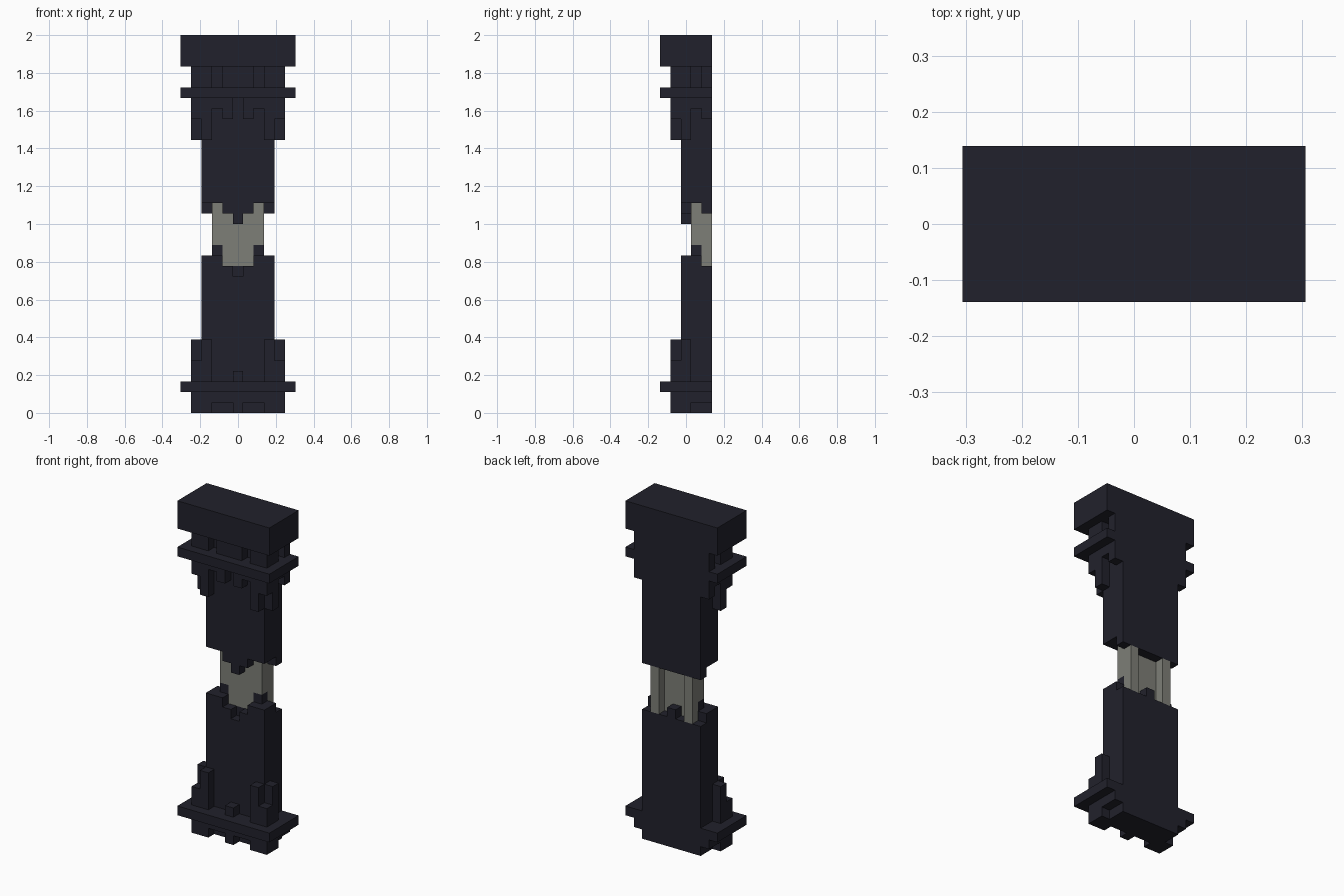
import bpy, bmesh
from mathutils import Vector
from math import radians

cube = bpy.data.objects.get("Cube")
if cube:
    bpy.data.objects.remove(cube, do_unlink=True)

U = 2 / 36            # edge of one block
WIDE, DEEP = 11, 5    # blocks across and front to back


def material(name, rgb):
    m = bpy.data.materials.new(name)
    m.use_nodes = True
    m.diffuse_color = (*rgb, 1)
    m.node_tree.nodes["Principled BSDF"].inputs["Base Color"].default_value = (*rgb, 1)
    return m


DARK = material("dark slate", (0.0155, 0.0155, 0.025))
GREY = material("warm grey", (0.208, 0.212, 0.186))


def cells(x, y, z):
    """Block cells of an inclusive range, mirrored left to right."""
    found = set()
    for i in range(x[0], x[1] + 1):
        for j in range(y[0], y[1] + 1):
            for k in range(z[0], z[1] + 1):
                found |= {(i, j, k), (WIDE - 1 - i, j, k)}
    return found


def part(name, mat, boxes, cuts=()):
    """Mesh the outer skin of a union of boxes, less the cuts."""
    solid = set().union(*(cells(*b) for b in boxes))
    solid -= set().union(*(cells(*c) for c in cuts))
    bm = bmesh.new()
    for cell in solid:
        for axis in range(3):
            for side in (0, 1):
                near = list(cell)
                near[axis] += 2 * side - 1
                if tuple(near) in solid:
                    continue
                b, c = (axis + 1) % 3, (axis + 2) % 3
                ring = []
                for s, t in ((0, 0), (1, 0), (1, 1), (0, 1)):
                    p = Vector(cell)
                    p[axis] += side
                    p[b] += s
                    p[c] += t
                    ring.append(bm.verts.new(
                        ((p.x - WIDE / 2) * U, (p.y - DEEP / 2) * U, p.z * U)))
                bm.faces.new(ring if side else ring[::-1])
    bmesh.ops.remove_doubles(bm, verts=bm.verts, dist=U / 100)
    bmesh.ops.dissolve_limit(bm, angle_limit=radians(1), verts=bm.verts, edges=bm.edges)
    mesh = bpy.data.meshes.new(name)
    bm.to_mesh(mesh)
    bm.free()
    mesh.materials.append(mat)
    obj = bpy.data.objects.new(name, mesh)
    bpy.context.collection.objects.link(obj)


ALL_X, ALL_Y = (0, 10), (0, 4)
BODY_X, BODY_Y = (2, 8), (2, 4)

# Full-size slabs
part("top_cap", DARK, [(ALL_X, ALL_Y, (33, 35))])
part("upper_ledge", DARK, [(ALL_X, ALL_Y, (30, 30))])
part("lower_ledge", DARK, [(ALL_X, ALL_Y, (2, 2))])

# Neck blocks between cap and upper ledge
part("neck_blocks", DARK, [
    (BODY_X, BODY_Y, (31, 32)),
    ((1, 2), (1, 2), (31, 32)),
    ((4, 6), (1, 1), (31, 32)),
    ((1, 1), (4, 4), (31, 32)),
])

# Stepped brackets hanging under the upper ledge
part("upper_brackets", DARK, [
    ((1, 1), (1, 1), (28, 29)),
    ((2, 2), (1, 1), (26, 29)),
    ((1, 1), (2, 2), (26, 29)),
    ((3, 3), (1, 1), (29, 29)),
    ((4, 4), (1, 1), (28, 29)),
    ((1, 1), (3, 3), (29, 29)),
    ((1, 1), (4, 4), (28, 29)),
])

# Upper shaft with a ragged broken end
part("upper_shaft", DARK, [
    (BODY_X, BODY_Y, (20, 29)),
    ((4, 6), (2, 2), (19, 19)),
    ((5, 5), (2, 2), (18, 18)),
    (BODY_X, (4, 4), (19, 19)),
])

# Exposed core with two ribs on the back
part("core", GREY, [
    ((4, 6), (3, 3), (14, 19)),
    ((3, 3), (3, 3), (16, 19)),
    ((3, 3), (4, 4), (14, 18)),
])

# Lower shaft with a matching broken end
part("lower_shaft", DARK, [
    (BODY_X, BODY_Y, (3, 13)),
    ((2, 3), (2, 2), (14, 14)),
    ((2, 3), (3, 3), (14, 14)),
    ((3, 3), (3, 3), (15, 15)),
    ((5, 5), (4, 4), (14, 14)),
], cuts=[((5, 5), (2, 2), (13, 13))])

# Stepped brackets standing on the lower ledge
part("lower_brackets", DARK, [
    ((1, 1), (1, 1), (3, 4)),
    ((2, 2), (1, 1), (3, 6)),
    ((1, 1), (2, 2), (3, 6)),
    ((5, 5), (1, 1), (3, 3)),
])

# Notched foot
part("foot", DARK, [
    ((1, 9), (1, 4), (1, 1)),
    (BODY_X, BODY_Y, (0, 0)),
    ((1, 2), (1, 2), (0, 0)),
    ((5, 5), (1, 1), (0, 0)),
])
